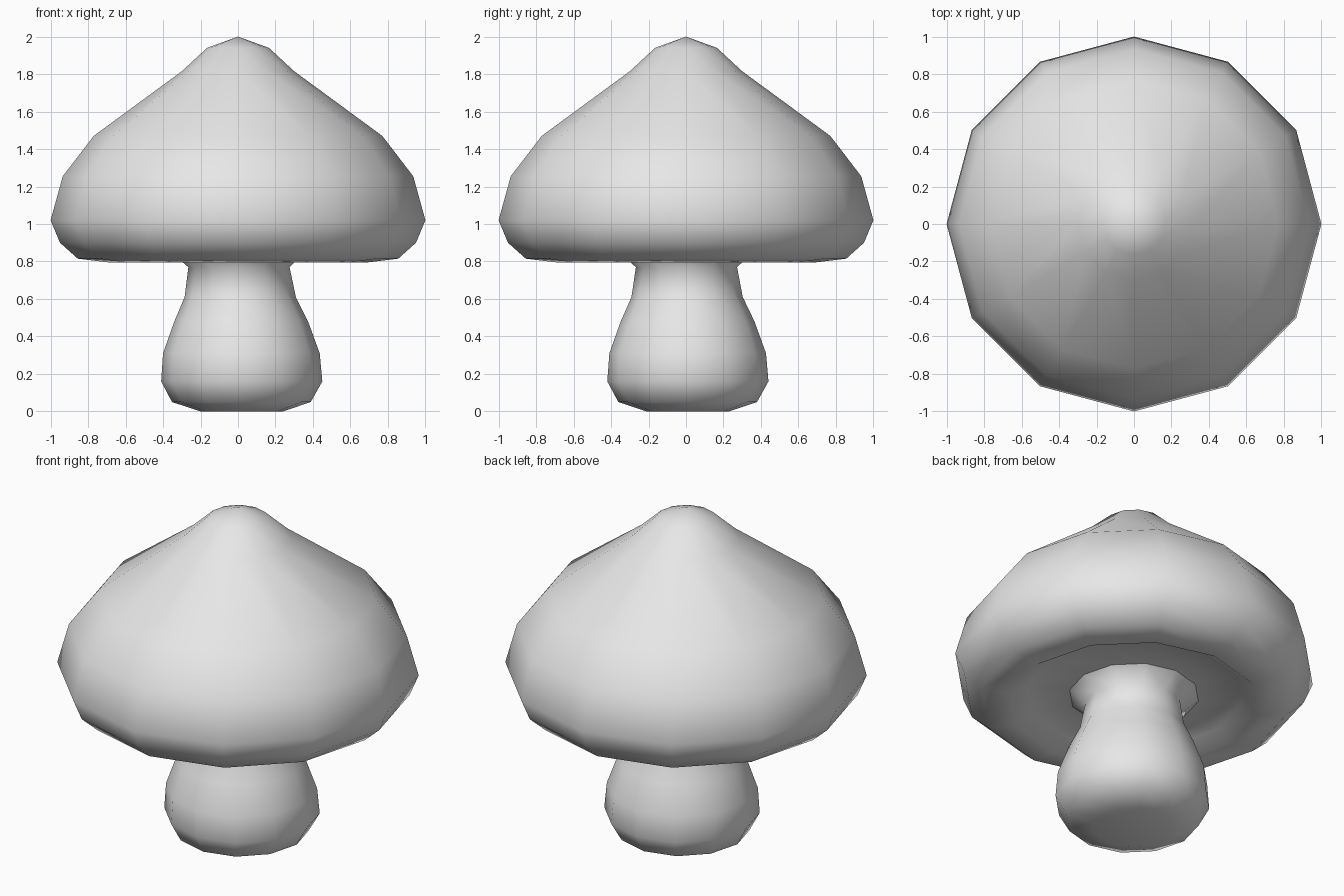
import bpy
import bmesh
from math import cos, sin, tau

SIDES = 12

if "Cube" in bpy.data.objects:
    bpy.data.objects.remove(bpy.data.objects["Cube"], do_unlink=True)

# One plain grey for the whole model
grey = bpy.data.materials.new("light_grey")
grey.use_nodes = True
colour = (0.8, 0.8, 0.8, 1)
grey.diffuse_color = colour
grey.node_tree.nodes["Principled BSDF"].inputs["Base Color"].default_value = colour


def lathe(name, profile):
    """Spin (radius, height, lean) rows around z; radius 0 makes a pole."""
    bm = bmesh.new()
    rings = []
    for r, z, lean in profile:
        count = SIDES if r else 1
        rings.append([bm.verts.new((r * cos(tau * i / SIDES) + lean,
                                    r * sin(tau * i / SIDES) + lean / 2, z))
                      for i in range(count)])
    for a, b in zip(rings, rings[1:]):
        for i in range(SIDES):
            j = (i + 1) % SIDES
            corners = [a[i % len(a)], b[i % len(b)], b[j % len(b)], a[j % len(a)]]
            bm.faces.new(list(dict.fromkeys(corners)))
    for face in bm.faces:
        face.smooth = True
    mesh = bpy.data.meshes.new(name)
    bm.to_mesh(mesh)
    bm.free()
    mesh.materials.append(grey)
    obj = bpy.data.objects.new(name, mesh)
    bpy.context.collection.objects.link(obj)
    return obj


# Cap: pointed dome, rounded rim and a hollow underside
cap = [(0, 2), (0.165, 1.94), (0.3, 1.815), (0.77, 1.47), (0.935, 1.255),
       (1, 1.02), (0.95, 0.9), (0.855, 0.815), (0.69, 0.795),
       (0.6, 0.86), (0.36, 0.85)]
lathe("mushroom_cap", [(r, z, 0) for r, z in cap])

# Stem: flared top, slightly leaning, with a bulging foot
lathe("mushroom_stem", [
    (0.36, 0.85, 0), (0.27, 0.77, 0.005), (0.297, 0.61, 0.012),
    (0.357, 0.48, 0.017), (0.418, 0.31, 0.018), (0.43, 0.16, 0.02),
    (0.37, 0.05, 0.018), (0.22, 0, 0.02), (0, 0, 0.02)])
